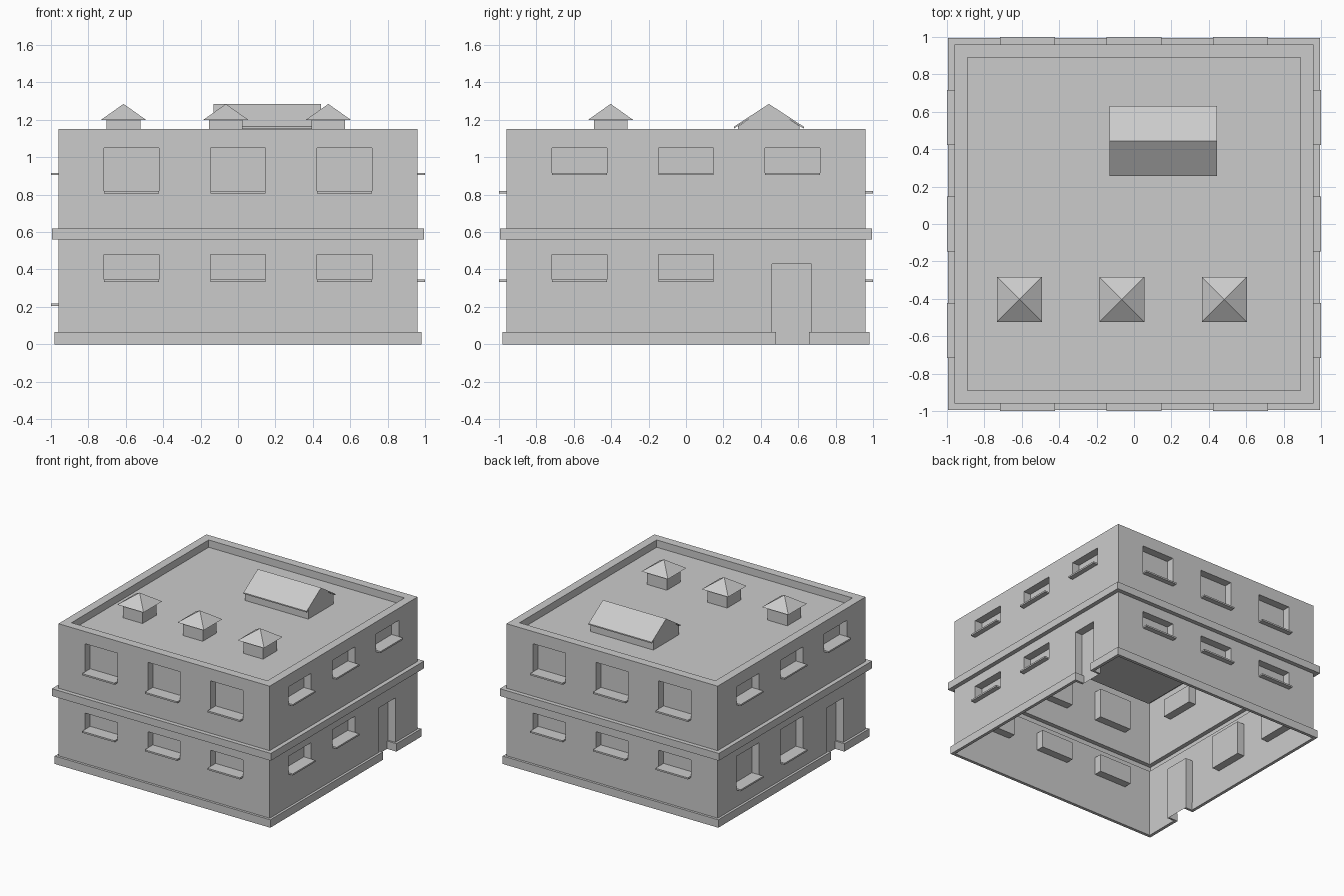
import bpy
import bmesh
from math import pi
from mathutils import Matrix, Vector

WALL = 0.96      # half width of the walls
DEPTH = 0.065    # recess of windows and doors
ROOF_Z = 1.09
HALF_WIN = 0.147
COLUMNS = (-0.57, 0, 0.57)

if "Cube" in bpy.data.objects:
    bpy.data.objects.remove(bpy.data.objects["Cube"])

grey = bpy.data.materials.new("plain_grey")
grey.use_nodes = True
colour = (0.6, 0.6, 0.6, 1)
grey.diffuse_color = colour
grey.node_tree.nodes["Principled BSDF"].inputs["Base Color"].default_value = colour


def finish(name, bm):
    bmesh.ops.remove_doubles(bm, verts=bm.verts, dist=0.0001)
    mesh = bpy.data.meshes.new(name)
    bm.to_mesh(mesh)
    bm.free()
    mesh.materials.append(grey)
    obj = bpy.data.objects.new(name, mesh)
    bpy.context.collection.objects.link(obj)
    return obj


def face(bm, points, turn=Matrix()):
    bm.faces.new([bm.verts.new(turn @ Vector(p)) for p in points])


def box(name, low, high, turn=Matrix()):
    low, high = Vector(low), Vector(high)
    bm = bmesh.new()
    size = Matrix.Diagonal((*(high - low), 1))
    bmesh.ops.create_cube(bm, size=1, matrix=turn @ Matrix.Translation((low + high) / 2) @ size)
    return finish(name, bm)


def square_sweep(bm, profile):
    """Carry a (radius, height) profile round the four sides."""
    for k in range(4):
        turn = Matrix.Rotation(k * pi / 2, 4, "Z")
        for (r0, z0), (r1, z1) in zip(profile, profile[1:]):
            face(bm, [(-r0, -r0, z0), (r0, -r0, z0), (r1, -r1, z1), (-r1, -r1, z1)], turn)


def wall(name, z0, z1, openings, turn):
    """Flat wall with recessed openings given as (left, right, bottom, top)."""
    bm = bmesh.new()
    us = sorted({-WALL, WALL, *(u for o in openings for u in o[:2])})
    zs = sorted({z0, z1, *(z for o in openings for z in o[2:])})
    for a, b in zip(us, us[1:]):
        for c, d in zip(zs, zs[1:]):
            u, z = (a + b) / 2, (c + d) / 2
            if not any(o[0] < u < o[1] and o[2] < z < o[3] for o in openings):
                face(bm, [(a, -WALL, c), (b, -WALL, c), (b, -WALL, d), (a, -WALL, d)], turn)
    inner = DEPTH - WALL
    for a, b, c, d in openings:
        ring = [(a, c), (b, c), (b, d), (a, d)]
        face(bm, [(u, inner, z) for u, z in ring], turn)
        for (u, z), (v, w) in zip(ring, ring[1:] + ring[:1]):
            if z + w > 0:
                face(bm, [(u, -WALL, z), (v, -WALL, w), (v, inner, w), (u, inner, z)], turn)
    finish(name, bm)


def windows(columns, bottom, top):
    return [(u - HALF_WIN, u + HALF_WIN, bottom, top) for u in columns]


# Walls, sills, plinth and door jambs on each side
door = (0.46, 0.672, 0, 0.43)
small = windows(COLUMNS, 0.347, 0.48)
tall_upper = windows(COLUMNS, 0.82, 1.05)
small_upper = windows(COLUMNS, 0.917, 1.05)
sides = {
    "front": (small, tall_upper),
    "left": (small[:2] + [door], small_upper),
    "back": (small, tall_upper),
    "right": (windows(COLUMNS[:2], 0.217, 0.48) + [door], small_upper),
}
for k, (side, (lower, upper)) in enumerate(sides.items()):
    turn = Matrix.Rotation(k * pi / 2, 4, "Z")
    wall(side + "_lower_wall", 0, 0.56, lower, turn)
    wall(side + "_upper_wall", 0.62, 1.15, upper, turn)
    for a, b, c, d in lower + upper:
        if c > 0:
            box(side + "_window_sill", (a, -1, c - 0.013), (b, DEPTH - WALL, c), turn)
    if door in lower:
        spans = [(-0.98, 0.48), (0.657, 0.98)]
        for a, b in ((0.46, 0.48), (0.657, 0.672)):
            box(side + "_door_jamb_base", (a, -0.96, 0), (b, DEPTH - WALL, 0.065), turn)
    else:
        spans = [(-0.98, 0.98)]
    for a, b in spans:
        box(side + "_plinth", (a, -0.98, 0), (b, -0.955, 0.065), turn)

# Band between the floors
bm = bmesh.new()
square_sweep(bm, [(WALL, 0.56), (0.995, 0.56), (0.995, 0.62), (WALL, 0.62)])
finish("floor_band", bm)

# Parapet and flat roof
bm = bmesh.new()
r = 0.89
square_sweep(bm, [(WALL, 1.15), (r, 1.15), (r, ROOF_Z)])
face(bm, [(-r, -r, ROOF_Z), (r, -r, ROOF_Z), (r, r, ROOF_Z), (-r, r, ROOF_Z)])
finish("parapet_and_roof", bm)

# Roof vents with pyramid caps
for x in (-0.612, -0.065, 0.483):
    box("vent_base", (x - 0.09, -0.493, ROOF_Z), (x + 0.09, -0.313, 1.2))
    bm = bmesh.new()
    square_sweep(bm, [(0, 1.2), (0.12, 1.2), (0, 1.285)])
    bmesh.ops.remove_doubles(bm, verts=bm.verts, dist=0.0001)
    bmesh.ops.dissolve_degenerate(bm, edges=bm.edges, dist=0.0001)
    cap = finish("vent_cap", bm)
    cap.location = (x, -0.403, 0)


# Gabled roof hatch: walls under a thin overhanging roof
def gable(name, section, x0, x1):
    bm = bmesh.new()
    face(bm, [(x0, y, z) for y, z in section])
    extruded = bmesh.ops.extrude_face_region(bm, geom=bm.faces[:])
    verts = [g for g in extruded["geom"] if isinstance(g, bmesh.types.BMVert)]
    bmesh.ops.translate(bm, verts=verts, vec=(x1 - x0, 0, 0))
    bmesh.ops.recalc_face_normals(bm, faces=bm.faces)
    finish(name, bm)


mid = 0.443
gable("hatch_walls", [(mid - 0.165, ROOF_Z), (mid + 0.165, ROOF_Z), (mid + 0.165, 1.165),
                      (mid, 1.278), (mid - 0.165, 1.165)], -0.129, 0.444)
gable("hatch_roof", [(mid - 0.187, 1.163), (mid, 1.285), (mid + 0.187, 1.163),
                     (mid + 0.187, 1.153), (mid, 1.275), (mid - 0.187, 1.153)], -0.13, 0.445)
